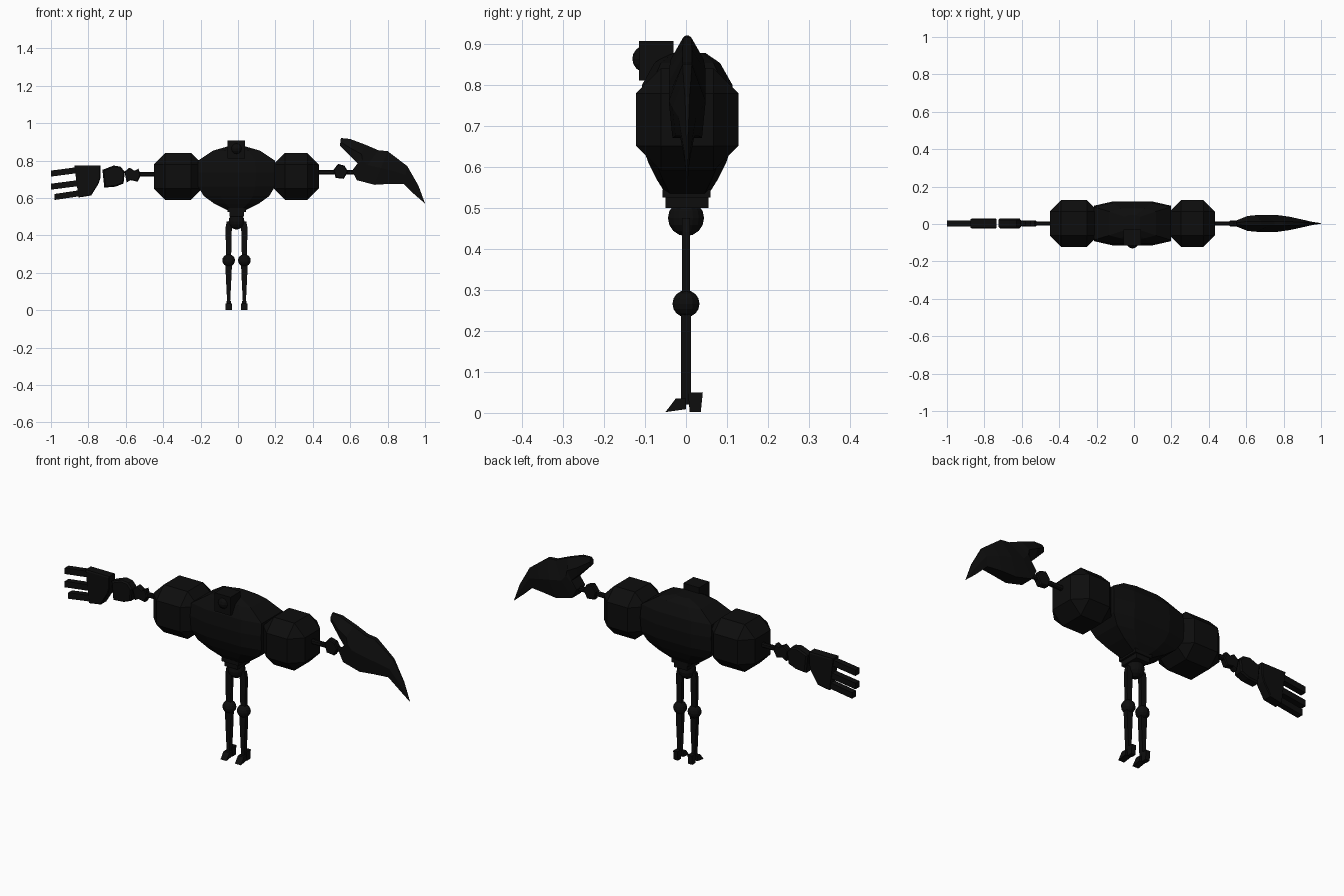
import bpy, bmesh
from mathutils import Vector

if "Cube" in bpy.data.objects:
    bpy.data.objects.remove(bpy.data.objects["Cube"])

CX, CY = -0.008, 0.003
mat = bpy.data.materials.new("black_metal")
mat.diffuse_color = (0.004, 0.004, 0.004, 1)
mat.use_nodes = True
mat.node_tree.nodes["Principled BSDF"].inputs["Base Color"].default_value = mat.diffuse_color


def finish(name, bm, bevel=0):
    if bevel:
        bmesh.ops.bevel(bm, geom=bm.edges[:], offset=bevel, segments=1, affect='EDGES')
    bmesh.ops.recalc_face_normals(bm, faces=bm.faces[:])
    me = bpy.data.meshes.new(name)
    bm.to_mesh(me)
    bm.free()
    me.materials.append(mat)
    ob = bpy.data.objects.new(name, me)
    bpy.context.collection.objects.link(ob)
    return ob


def box(name, lo, hi, bevel=0):
    bm = bmesh.new()
    bmesh.ops.create_cube(bm, size=1)
    for v in bm.verts:
        v.co = Vector([(a + b) / 2 + c * (b - a) for a, b, c in zip(lo, hi, v.co)])
    return finish(name, bm, bevel)


def ball(name, c, r, seg=12):
    bm = bmesh.new()
    bmesh.ops.create_uvsphere(bm, u_segments=seg, v_segments=8, radius=1)
    for v in bm.verts:
        v.co = Vector([p + q * s for p, q, s in zip(c, v.co, r)])
    return finish(name, bm)


def loft(name, rings):
    bm = bmesh.new()
    rows = [[bm.verts.new(p) for p in ring] for ring in rings]
    n = len(rows[0])
    for a, b in zip(rows, rows[1:]):
        for i in range(n):
            j = (i + 1) % n
            bm.faces.new((a[i], a[j], b[j], b[i]))
    bm.faces.new(rows[0])
    bm.faces.new(rows[-1])
    return finish(name, bm)


def plate(name, outline, half, rim=0.7, inset=0.88):
    # flat shape in the front plane, chamfered on both faces
    cx = sum(p[0] for p in outline) / len(outline)
    cz = sum(p[1] for p in outline) / len(outline)

    def ring(y, s):
        return [(cx + (x - cx) * s, CY + y, cz + (z - cz) * s) for x, z in outline]
    return loft(name, [ring(-half, inset), ring(-half * rim, 1),
                       ring(half * rim, 1), ring(half, inset)])


def side_profile(name, outline, x, half):
    return loft(name, [[(x + s * half, y, z) for y, z in outline] for s in (-1, 1)])


# Torso
def torso_ring(z, a, b):
    plan = [(1, .8), (.5, 1), (-.5, 1), (-1, .8), (-1, -.8), (-.5, -1), (.5, -1), (1, -.8)]
    return [(CX + a * u, CY + b * v, z) for u, v in plan]


loft("torso", [torso_ring(*s) for s in (
    (.53, .04, .05), (.57, .12, .075), (.61, .175, .095), (.66, .205, .112),
    (.735, .207, .118), (.80, .205, .11), (.853, .125, .08), (.877, .04, .045))])

# Head with round eye on the front
box("head", (-.055, -.115, .81), (.037, -.03, .907))
ball("eye", (CX, -.095, .863), (.034, .036, .034))

# Shoulders
for side, x0, x1 in (("left", -.45, -.19), ("right", .19, .432)):
    box(side + "_shoulder", (x0, CY - .125, .59), (x1, CY + .125, .84), .061)

# Waist and hip joint
box("waist", (-.055, -.057, .525), (.042, .06, .545))
box("waist_base", (-.045, -.05, .50), (.032, .055, .53))
ball("hip_joint", (CX, 0, .475), (.042, .044, .044), 16)

# Legs
for side, x in (("left", -.05), ("right", .034)):
    def section(z, hx, hy):
        return [(x + hx * a, hy * b, z) for a, b in ((1, 1), (-1, 1), (-1, -1), (1, -1))]
    loft(side + "_thigh", [section(.27, .013, .01), section(.44, .017, .01),
                           section(.475, .010, .01)])
    ball(side + "_knee", (x, 0, .266), (.034, .033, .033))
    loft(side + "_shin", [section(.02, .007, .012), section(.2, .016, .012),
                          section(.26, .018, .012)])
    side_profile(side + "_toe", [(-.05, .002), (-.025, .035), (0, .035), (0, .009)], x, .017)
    side_profile(side + "_heel", [(.005, .05), (.041, .05), (.036, .002), (.009, .002)], x, .012)

# Arm rods
box("left_arm_rod", (-.55, CY - .01, .714), (-.43, CY + .01, .738), .005)
box("right_arm_rod", (.41, CY - .01, .725), (.64, CY + .01, .749), .005)

# Left elbow, forearm, hand and fingers
plate("left_elbow", [(-.607, .74), (-.58, .762), (-.553, .745), (-.532, .757), (-.52, .72),
                     (-.537, .687), (-.575, .695), (-.595, .682)], .016)
plate("left_forearm", [(-.725, .75), (-.665, .773), (-.628, .767), (-.605, .74),
                       (-.612, .677), (-.655, .66), (-.715, .655)], .026)
plate("left_hand", [(-.875, .773), (-.735, .773), (-.735, .71), (-.745, .677),
                    (-.785, .613), (-.853, .602)], .026, .85, .92)
for i, (tip, z) in enumerate(((-1, .73), (-1, .66), (-.98, .605))):
    plate("left_finger_%d" % (i + 1), [(tip, z + .016), (-.84, z + .037),
                                       (-.84, z + .005), (tip, z - .016)], .016, .99, .99)

# Right elbow and blade hand
plate("right_elbow", [(.51, .75), (.535, .782), (.57, .772), (.588, .74),
                      (.565, .702), (.522, .707)], .016)
stations = [((.55, .92), (.545, .88), .016), ((.60, .915), (.615, .81), .04),
            ((.68, .885), (.64, .785), .045), ((.72, .868), (.61, .745), .045),
            ((.75, .855), (.635, .695), .045), ((.80, .85), (.73, .67), .045),
            ((.85, .812), (.81, .675), .036), ((.905, .77), (.885, .675), .022),
            ((.965, .665), (.945, .617), .008), ((1.0, .57), (.994, .575), .002)]
rings = []
for t, b, h in stations:
    m = [t[k] * .5 + b[k] * .5 for k in (0, 1)]
    rings.append([(t[0], CY + h * .25, t[1]), (m[0], CY + h, m[1]), (b[0], CY + h * .8, b[1]),
                  (b[0], CY - h * .8, b[1]), (m[0], CY - h, m[1]), (t[0], CY - h * .25, t[1])])
loft("right_blade_hand", rings)
